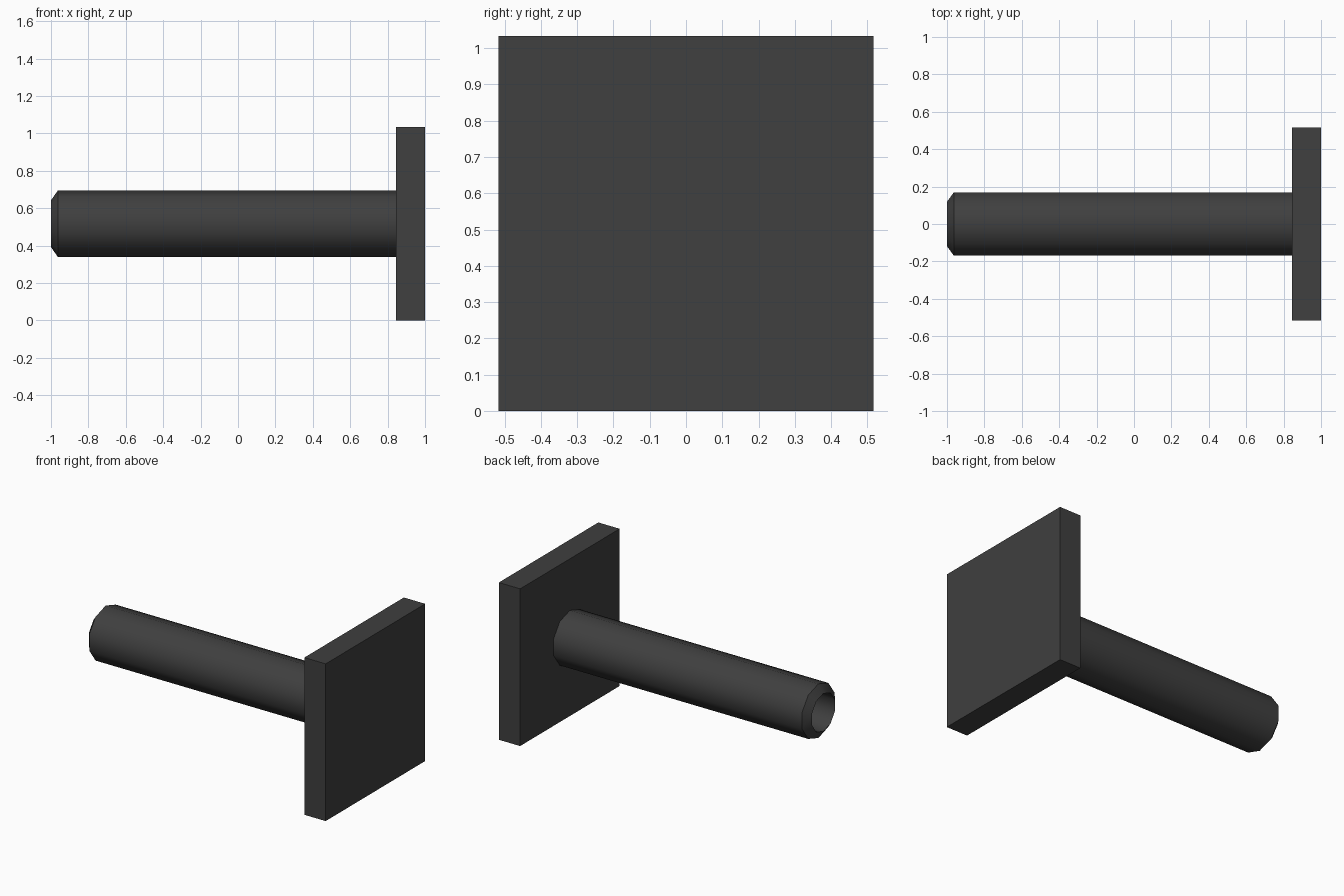
import bpy
import bmesh
import math
from mathutils import Matrix, Vector

cube = bpy.data.objects.get("Cube")
if cube:
    bpy.data.objects.remove(cube, do_unlink=True)

SIDES = 10
SIZE = 1.034          # plate width and height
PLATE_X = 0.845       # inner face of the plate
AXIS_Z = SIZE / 2

metal = bpy.data.materials.new("dark_grey")
metal.use_nodes = True
colour = (0.05, 0.05, 0.05, 1)
metal.diffuse_color = colour
metal.node_tree.nodes["Principled BSDF"].inputs["Base Color"].default_value = colour


def add_object(name, bm):
    bmesh.ops.recalc_face_normals(bm, faces=bm.faces)
    mesh = bpy.data.meshes.new(name)
    bm.to_mesh(mesh)
    bm.free()
    mesh.materials.append(metal)
    obj = bpy.data.objects.new(name, mesh)
    bpy.context.collection.objects.link(obj)
    return obj


# Square end plate
bm = bmesh.new()
bmesh.ops.create_cube(bm, size=1)
thickness = 1 - PLATE_X
bmesh.ops.scale(bm, vec=(thickness, SIZE, SIZE), verts=bm.verts)
bmesh.ops.translate(bm, vec=(1 - thickness / 2, 0, AXIS_Z), verts=bm.verts)
add_object("end_plate", bm)

# Hollow shaft with a chamfered mouth: profile of (x, radius) spun about x
profile = [(PLATE_X, 0.178), (-0.963, 0.178), (-1, 0.125), (PLATE_X, 0.125)]
bm = bmesh.new()
points = [bm.verts.new((x, 0, AXIS_Z + r)) for x, r in profile]
edges = [bm.edges.new(pair) for pair in zip(points, points[1:])]
bmesh.ops.spin(bm, geom=points + edges, cent=(0, 0, AXIS_Z), axis=(1, 0, 0),
               angle=math.tau, steps=SIDES, use_duplicate=False)
bmesh.ops.remove_doubles(bm, verts=bm.verts, dist=0.0001)
shaft = add_object("hollow_shaft", bm)

bpy.ops.object.select_all(action="DESELECT")
shaft.select_set(True)
bpy.context.view_layer.objects.active = shaft
bpy.ops.object.shade_smooth_by_angle(angle=math.radians(40))
